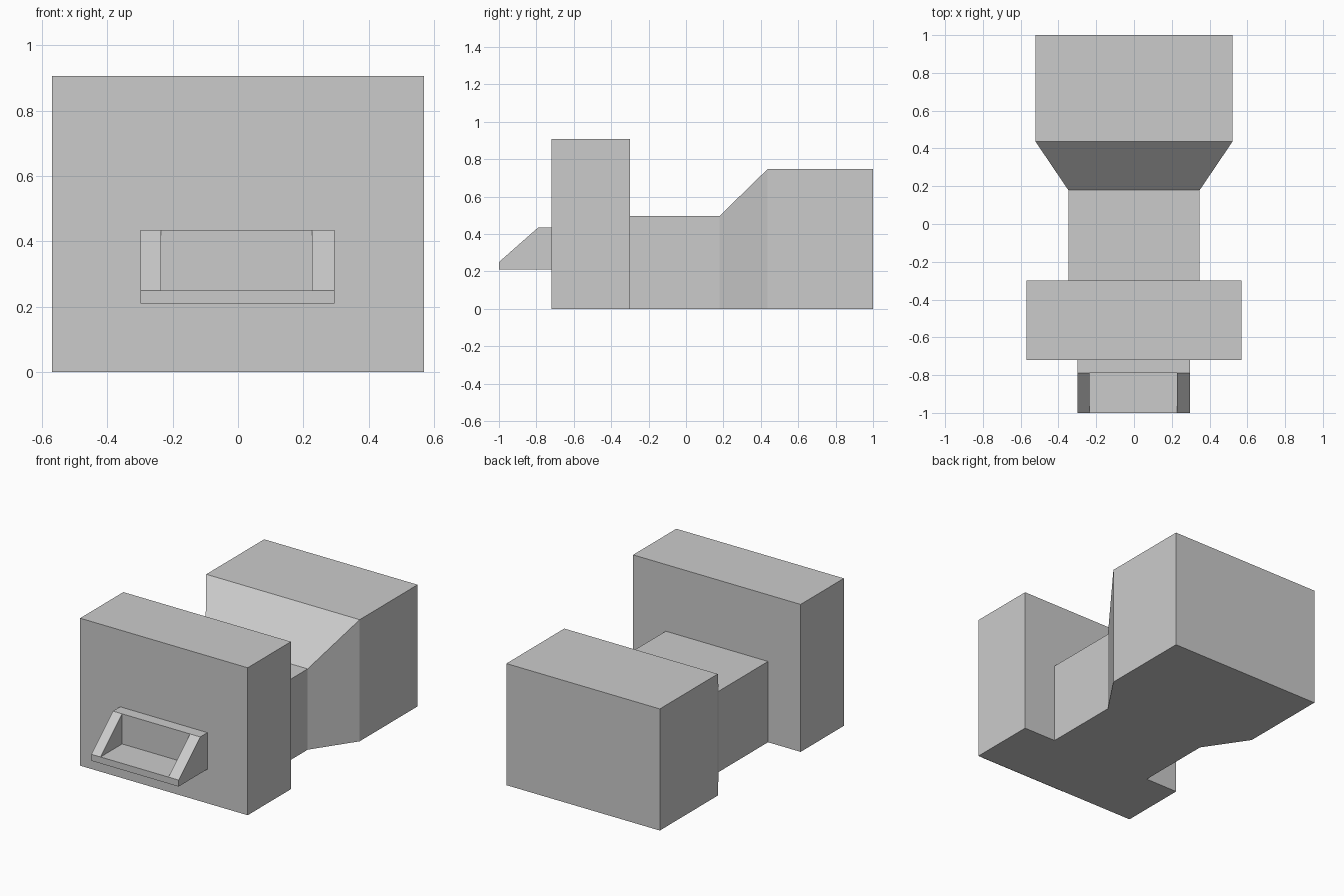
import bpy
import bmesh

if "Cube" in bpy.data.objects:
    bpy.data.objects.remove(bpy.data.objects["Cube"])


def loft(name, rings):
    """Closed solid skinned through matching rings of points, capped at both ends."""
    bm = bmesh.new()
    loops = [[bm.verts.new(p) for p in ring] for ring in rings]
    n = len(rings[0])
    for a, b in zip(loops, loops[1:]):
        for i in range(n):
            j = (i + 1) % n
            bm.faces.new((a[i], a[j], b[j], b[i]))
    bm.faces.new(loops[0])
    bm.faces.new(loops[-1])
    bmesh.ops.remove_doubles(bm, verts=bm.verts, dist=1e-5)
    bmesh.ops.recalc_face_normals(bm, faces=bm.faces)
    mesh = bpy.data.meshes.new(name)
    bm.to_mesh(mesh)
    bm.free()
    obj = bpy.data.objects.new(name, mesh)
    bpy.context.collection.objects.link(obj)
    return obj


def section(y, half_width, height):
    """Rectangle standing on the ground, facing along y."""
    w = half_width
    return [(-w, y, 0), (w, y, 0), (w, y, height), (-w, y, height)]


# Tall front block
loft("front_block", [section(-0.72, 0.57, 0.907), section(-0.30, 0.57, 0.907)])

# Rear body: narrow neck flaring out to the larger back end
loft("rear_body", [section(-0.30, 0.348, 0.497), section(0.18, 0.348, 0.497),
                   section(0.437, 0.522, 0.748), section(1.0, 0.522, 0.748)])


def tray_ring(x, inner):
    """Side profile of the tray; `inner` is the point on the slope or in the recess corner."""
    profile = [(-1, 0.21), (-0.72, 0.21), (-0.72, 0.435), (-0.79, 0.435), inner, (-1, 0.25)]
    return [(x, y, z) for y, z in profile]


# Tray: sloping cheeks either side of a recess with a floor and back wall
slope, corner = (-0.895, 0.3425), (-0.79, 0.25)
loft("front_tray", [tray_ring(-0.298, slope), tray_ring(-0.235, slope),
                    tray_ring(-0.235, corner), tray_ring(0.227, corner),
                    tray_ring(0.227, slope), tray_ring(0.296, slope)])
